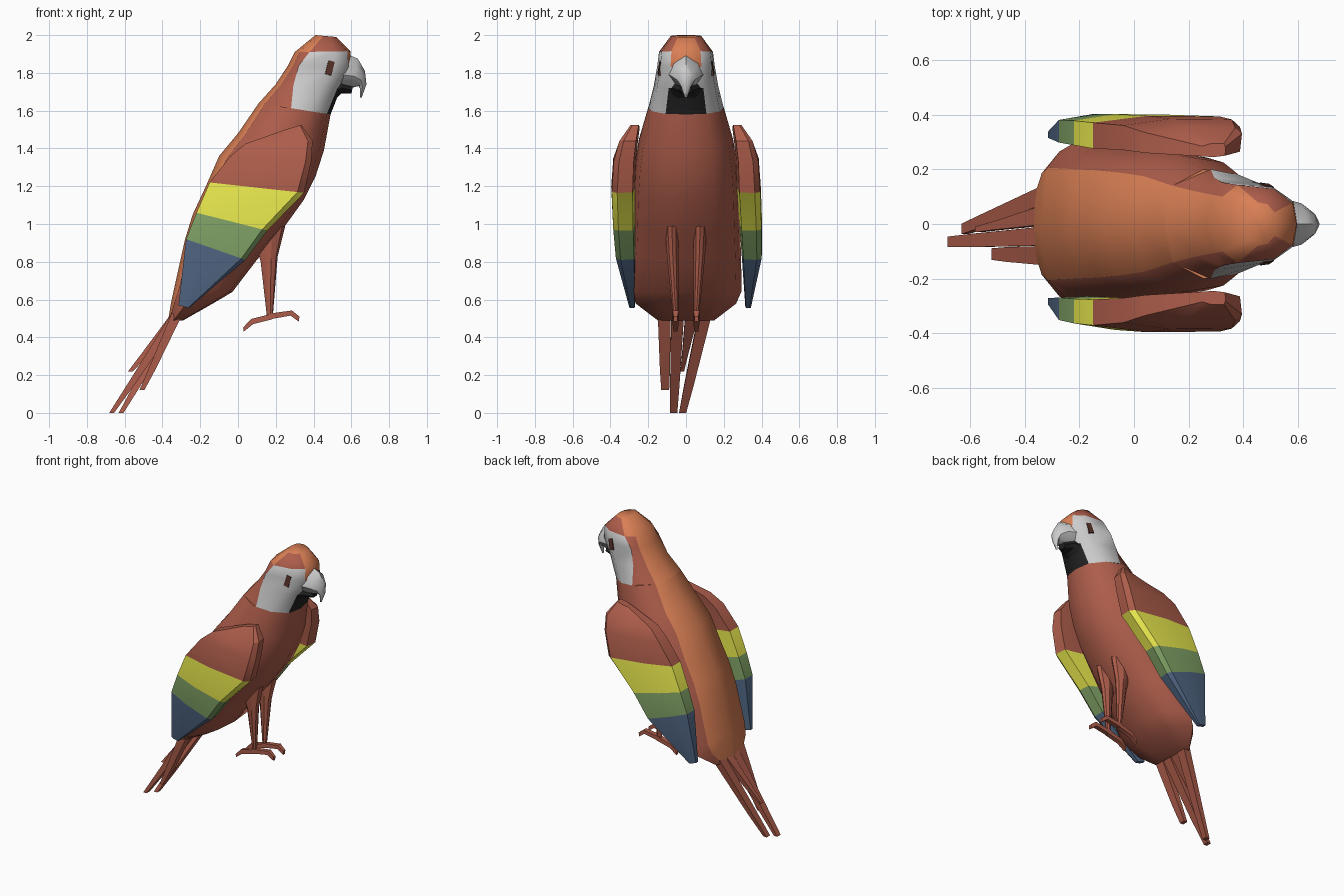
import bpy, bmesh, math

COLORS = {
    "red": (0.42, 0.11, 0.07), "orange": (0.70, 0.215, 0.09), "white": (0.6, 0.6, 0.6),
    "black": (0.015, 0.015, 0.015), "yellow": (0.85, 0.85, 0.08), "green": (0.23, 0.38, 0.14),
    "blue": (0.085, 0.14, 0.24), "brown": (0.09, 0.03, 0.02),
}
MATS = {}
for key, c in COLORS.items():
    MATS[key] = bpy.data.materials.new(key)
    MATS[key].diffuse_color = (*c, 1)


def finish(name, bm, keys, angle):
    bmesh.ops.recalc_face_normals(bm, faces=bm.faces)
    me = bpy.data.meshes.new(name)
    bm.to_mesh(me)
    bm.free()
    for k in keys:
        me.materials.append(MATS[k])
    me.shade_smooth()
    me.set_sharp_from_angle(angle=math.radians(angle))
    ob = bpy.data.objects.new(name, me)
    bpy.context.collection.objects.link(ob)
    return ob


def loft(name, rings, section, color, side=1, angle=28):
    """rings: (back x, back z, front x, front z, width, y); section(r): (u back-to-front, v across)."""
    bm = bmesh.new()
    keys, rows = [], []

    def slot(k):
        if k not in keys:
            keys.append(k)
        return keys.index(k)

    for r, (xb, zb, xf, zf, w, y) in enumerate(rings):
        points = section(r) if callable(section) else section
        rows.append([bm.verts.new((xb + (xf - xb) * u, side * (y + w * v), zb + (zf - zb) * u))
                     for u, v in points])
    n = len(rows[0])
    for r in range(len(rows) - 1):
        for j in range(n):
            k = (j + 1) % n
            f = bm.faces.new((rows[r][j], rows[r][k], rows[r + 1][k], rows[r + 1][j]))
            f.material_index = slot(color(r, min(j, n - 1 - j)))
    bm.faces.new(rows[0]).material_index = slot(color(0, 0))
    bm.faces.new(rows[-1]).material_index = slot(color(len(rows) - 2, n // 2))
    return finish(name, bm, keys, angle)


def mirrored(half):
    return half + [(u, -v) for u, v in half[-2:0:-1]]


def plain(key):
    return lambda r, j: key


def torso(u=0.38):
    return mirrored([(0, 0), (0.08, 0.7), (u, 1), (0.72, 0.9), (0.95, 0.54), (1, 0)])


ROUND = mirrored([(0, 0), (0.25, 0.75), (0.6, 1), (0.9, 0.6), (1, 0)])
BOX = [(0, 1), (1, 1), (1, -1), (0, -1)]

# Body with an orange back
body = [
    (0.11, 1.64, 0.49, 1.58, 0.20, 0), (0.0, 1.48, 0.455, 1.39, 0.25, 0),
    (-0.10, 1.36, 0.41, 1.25, 0.27, 0), (-0.17, 1.20, 0.35, 1.13, 0.28, 0),
    (-0.24, 1.05, 0.22, 0.95, 0.285, 0), (-0.28, 0.92, 0.10, 0.81, 0.29, 0),
    (-0.34, 0.65, -0.03, 0.64, 0.295, 0), (-0.355, 0.58, -0.14, 0.575, 0.265, 0),
    (-0.37, 0.49, -0.29, 0.49, 0.15, 0),
]
loft("body", body, torso(), lambda r, j: "orange" if j == 0 else "red", angle=48)

# Head with crown, pale cheeks and dark throat
head = [
    (0.41, 2.0, 0.52, 1.99, 0.08, 0), (0.30, 1.91, 0.595, 1.915, 0.143, 0),
    (0.265, 1.84, 0.60, 1.83, 0.152, 0), (0.20, 1.74, 0.545, 1.72, 0.17, 0),
    (0.11, 1.64, 0.49, 1.58, 0.20, 0),
]
CHEEK = [0.38, 0.27, 0.17, 0.27, 0.45]


def head_color(r, j):
    if j == 0 or (r == 0 and j in (1, 4)) or (r == 1 and j == 4):
        return "orange"
    if r == 0 or j == 1:
        return "red"
    return "black" if r == 3 and j == 4 else "white"


loft("head", head, lambda r: torso(CHEEK[r]), head_color, angle=48)

# Hooked beak
upper = [
    (0.565, 1.905, 0.50, 1.72, 0.10, 0), (0.635, 1.875, 0.60, 1.72, 0.075, 0),
    (0.672, 1.81, 0.637, 1.73, 0.046, 0), (0.68, 1.74, 0.645, 1.72, 0.026, 0),
    (0.655, 1.67, 0.645, 1.67, 0.006, 0),
]
loft("upper_beak", upper, ROUND, plain("white"), angle=40)
loft("lower_beak", [(0.49, 1.77, 0.48, 1.62, 0.10, 0), (0.55, 1.765, 0.545, 1.69, 0.075, 0),
                    (0.61, 1.735, 0.60, 1.69, 0.035, 0)], ROUND, plain("black"))

# Wings: banded flat plates, thinner towards the tip
WING = [(0, 0.05), (0, 0.8), (0.4, 1), (0.93, 0.98), (1, 0.75), (0.98, 0.1), (0.5, 0)]
wing = [
    (0.25, 1.50, 0.335, 1.525, 0.05, 0.245), (0.04, 1.425, 0.395, 1.44, 0.10, 0.255),
    (-0.04, 1.36, 0.388, 1.33, 0.12, 0.265), (-0.15, 1.22, 0.35, 1.165, 0.126, 0.27),
    (-0.22, 1.06, 0.155, 0.965, 0.12, 0.275), (-0.275, 0.92, 0.04, 0.81, 0.11, 0.278),
    (-0.315, 0.57, -0.26, 0.555, 0.03, 0.292),
]
BANDS = ["red", "red", "red", "yellow", "green", "blue"]
for side, label in ((1, "left"), (-1, "right")):
    lean = [(*r[:5], r[5] + side * 0.022 * max(0, i - 3) / 3) for i, r in enumerate(wing)]
    loft(label + "_wing", lean, WING, lambda r, j: BANDS[r], side)

    # Eye
    bm = bmesh.new()
    bmesh.ops.create_cube(bm, size=1)
    bmesh.ops.scale(bm, vec=(0.034, 0.024, 0.075), verts=bm.verts)
    eye = finish(label + "_eye", bm, ["brown"], 30)
    eye.location = (0.485, side * 0.132, 1.825)
    eye.rotation_euler = (side * 0.12, math.radians(15), -side * 0.15)

    # Leg and its two toes
    loft(label + "_leg", [(0.08, 0.95, 0.25, 0.99, 0.036, 0.075), (0.12, 0.80, 0.21, 0.83, 0.03, 0.07),
                          (0.153, 0.51, 0.185, 0.52, 0.014, 0.055)], ROUND, plain("red"), side)
    loft(label + "_front_toe", [(0.16, 0.525, 0.165, 0.495, 0.016, 0.055),
                                (0.285, 0.542, 0.278, 0.515, 0.016, 0.055),
                                (0.325, 0.51, 0.322, 0.483, 0.010, 0.055)], BOX, plain("red"), side)
    loft(label + "_back_toe", [(0.18, 0.525, 0.18, 0.495, 0.016, 0.055),
                               (0.07, 0.497, 0.08, 0.47, 0.016, 0.055),
                               (0.027, 0.452, 0.03, 0.43, 0.010, 0.055)], BOX, plain("red"), side)

# Tail feathers: start y, tip (x, y, z), half width at tip
feathers = [(-0.115, -0.51, -0.11, 0.12, 0.021), (-0.045, -0.67, -0.065, 0.0, 0.019),
            (0.10, -0.62, -0.018, 0.0, 0.019), (0.03, -0.57, -0.02, 0.22, 0.010)]
for i, (y0, x, y, z, w) in enumerate(feathers):
    xm, ym, zm = -0.33 + (x + 0.33) * 0.7, y0 + (y - y0) * 0.7, 0.52 + (z - 0.52) * 0.7
    loft(f"tail_feather_{i + 1}", [(-0.35, 0.53, -0.30, 0.51, 0.034, y0),
                                   (xm - 0.012, zm + 0.005, xm + 0.022, zm - 0.005, w + 0.006, ym),
                                   (x - 0.012, z, x + 0.014, z, w, y)], BOX, plain("red"))
